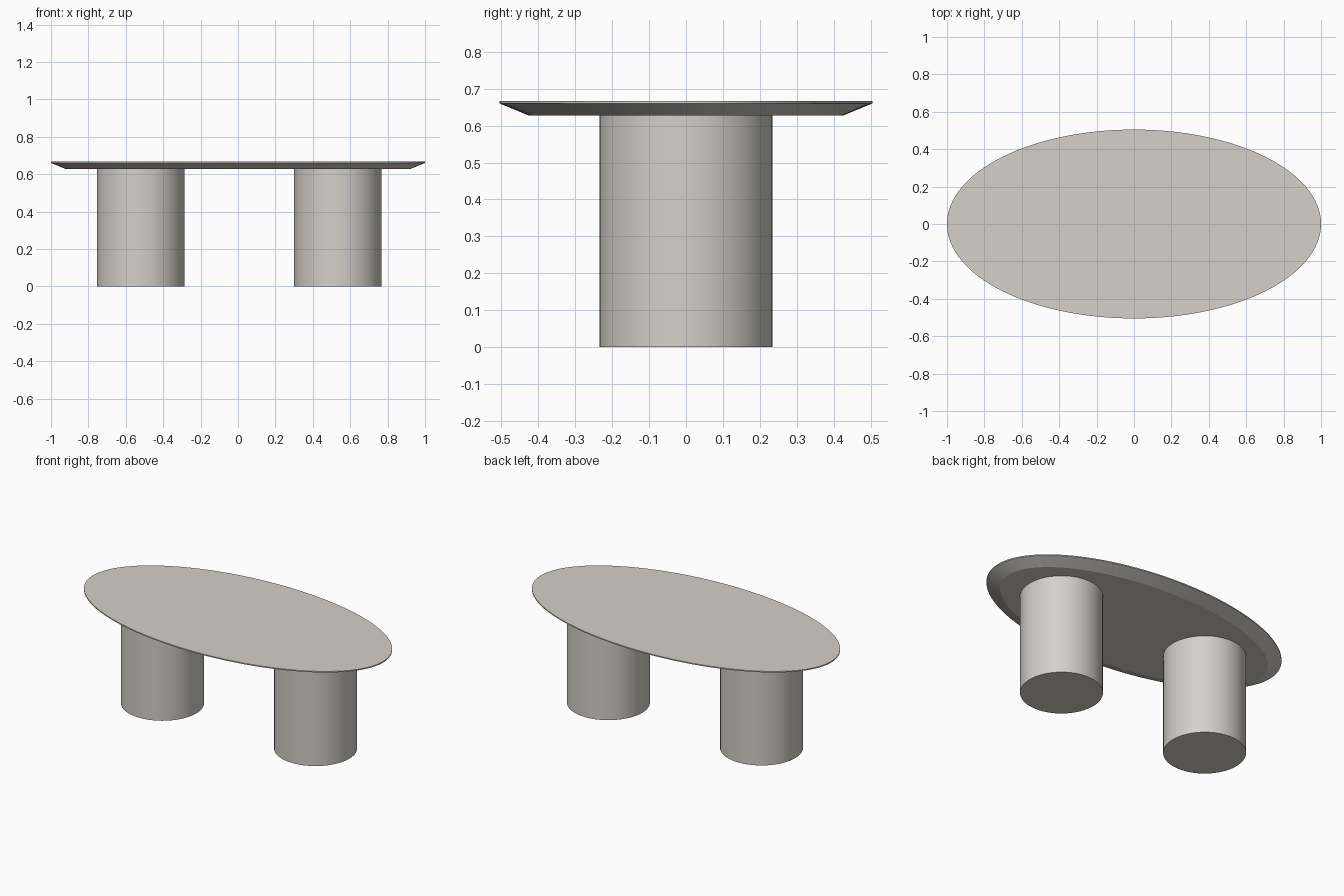
import bpy, bmesh, math

if "Cube" in bpy.data.objects:
    bpy.data.objects.remove(bpy.data.objects["Cube"])

mat = bpy.data.materials.new("warm light grey")
mat.diffuse_color = (0.66, 0.63, 0.585, 1)
mat.use_nodes = True
mat.node_tree.nodes["Principled BSDF"].inputs["Base Color"].default_value = mat.diffuse_color


def lofted(name, rings, cx=0.0, sides=96):
    """Capped solid through ellipse rings given as (radius x, radius y, z)."""
    bm = bmesh.new()
    loops = []
    for rx, ry, z in rings:
        loops.append([bm.verts.new((cx + rx * math.cos(2 * math.pi * i / sides),
                                    ry * math.sin(2 * math.pi * i / sides), z))
                      for i in range(sides)])
    for a, b in zip(loops, loops[1:]):
        for i in range(sides):
            j = (i + 1) % sides
            bm.faces.new((a[i], a[j], b[j], b[i]))
    bm.faces.new(loops[0][::-1])
    bm.faces.new(loops[-1])
    mesh = bpy.data.meshes.new(name)
    bm.to_mesh(mesh)
    bm.free()
    mesh.materials.append(mat)
    obj = bpy.data.objects.new(name, mesh)
    bpy.context.collection.objects.link(obj)
    bpy.ops.object.select_all(action='DESELECT')
    obj.select_set(True)
    bpy.context.view_layer.objects.active = obj
    bpy.ops.object.shade_smooth_by_angle(angle=math.radians(20))
    return obj


# Oval top with a thin vertical lip and an undercut bevel
lofted("table_top", [(0.92, 0.425, 0.627), (1.0, 0.505, 0.660), (1.0, 0.505, 0.667)], sides=128)

# Two round drum legs
for name, x in (("left_leg", -0.52), ("right_leg", 0.534)):
    lofted(name, [(0.234, 0.234, 0), (0.234, 0.234, 0.627)], cx=x, sides=64)
